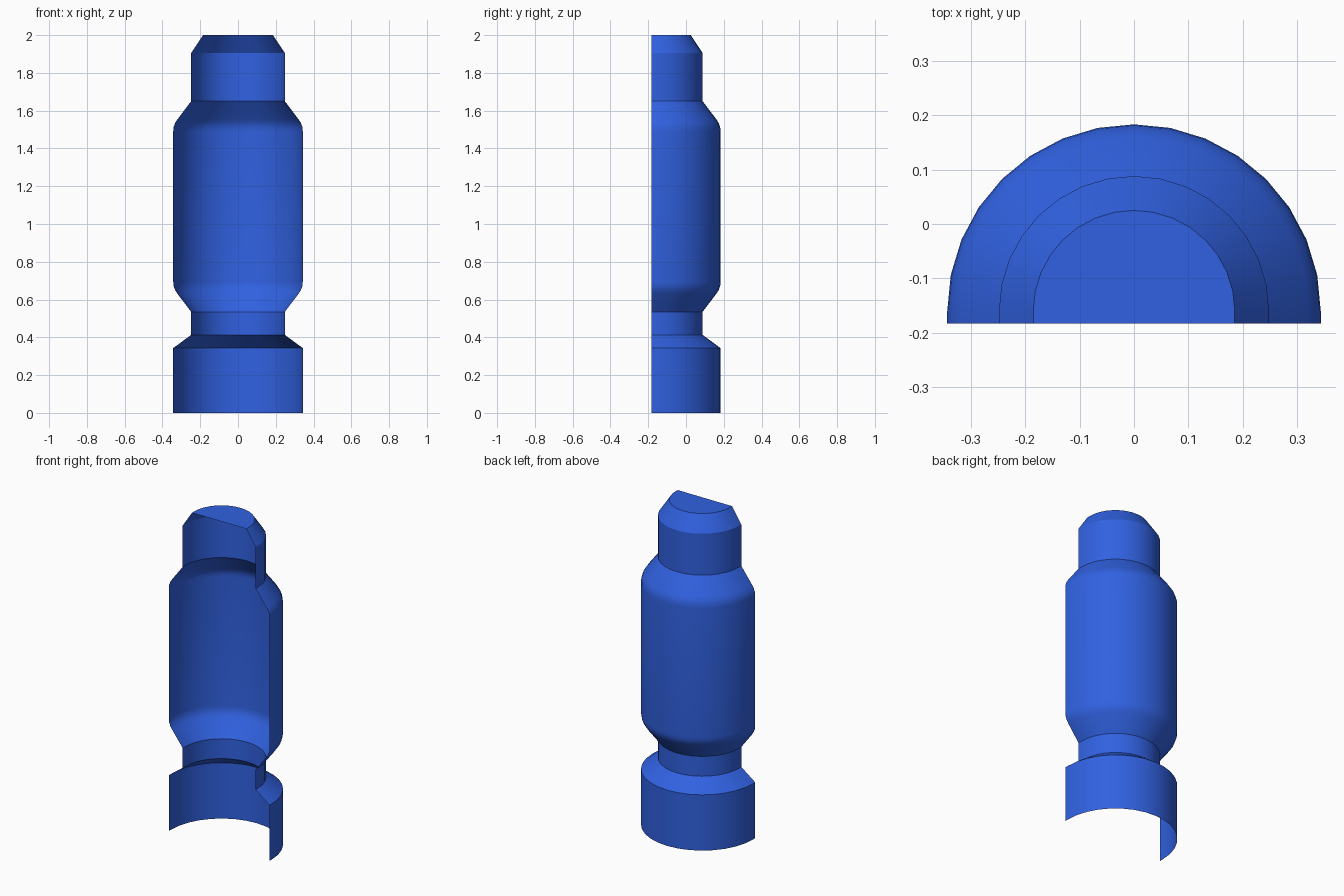
import bpy, bmesh, math

if "Cube" in bpy.data.objects:
    bpy.data.objects.remove(bpy.data.objects["Cube"])

# Radius / height profile, bottom to top
PROFILE = [
    (.343, 0), (.343, .343), (.248, .413), (.248, .535),
    (.320, .630), (.333, .650), (.341, .672), (.343, .695),
    (.343, 1.490), (.341, 1.513), (.333, 1.535), (.320, 1.555),
    (.248, 1.650), (.248, 1.905), (.185, 2.0),
]
AXIS_Y = -.16     # centre of the half turn
CUT_Y = -.183     # open front edge
STEPS = 16        # sides in the half turn

bm = bmesh.new()


def half_ring(radius, z):
    """Half circle with short straight ends reaching the open front."""
    pts = [(radius, CUT_Y)]
    for i in range(STEPS + 1):
        a = math.pi * i / STEPS
        pts.append((radius * math.cos(a), AXIS_Y + radius * math.sin(a)))
    pts.append((-radius, CUT_Y))
    return [bm.verts.new((x, y, z)) for x, y in pts]


# Half-turned wall, open at the front and bottom
rings = [half_ring(r, z) for r, z in PROFILE]
for low, high in zip(rings, rings[1:]):
    for i in range(len(low) - 1):
        bm.faces.new((low[i], low[i + 1], high[i + 1], high[i]))

# Flat top cap
bm.faces.new(rings[-1])

mesh = bpy.data.meshes.new("half_shell")
bm.to_mesh(mesh)
bm.free()
shell = bpy.data.objects.new("half_shell", mesh)
bpy.context.collection.objects.link(shell)

# Blue finish
blue = bpy.data.materials.new("blue")
blue.diffuse_color = (.03, .12, .75, 1)
blue.use_nodes = True
blue.node_tree.nodes["Principled BSDF"].inputs["Base Color"].default_value = blue.diffuse_color
mesh.materials.append(blue)

# Smooth wall with crisp steps
bpy.context.view_layer.objects.active = shell
shell.select_set(True)
bpy.ops.object.shade_smooth_by_angle(angle=math.radians(30))
